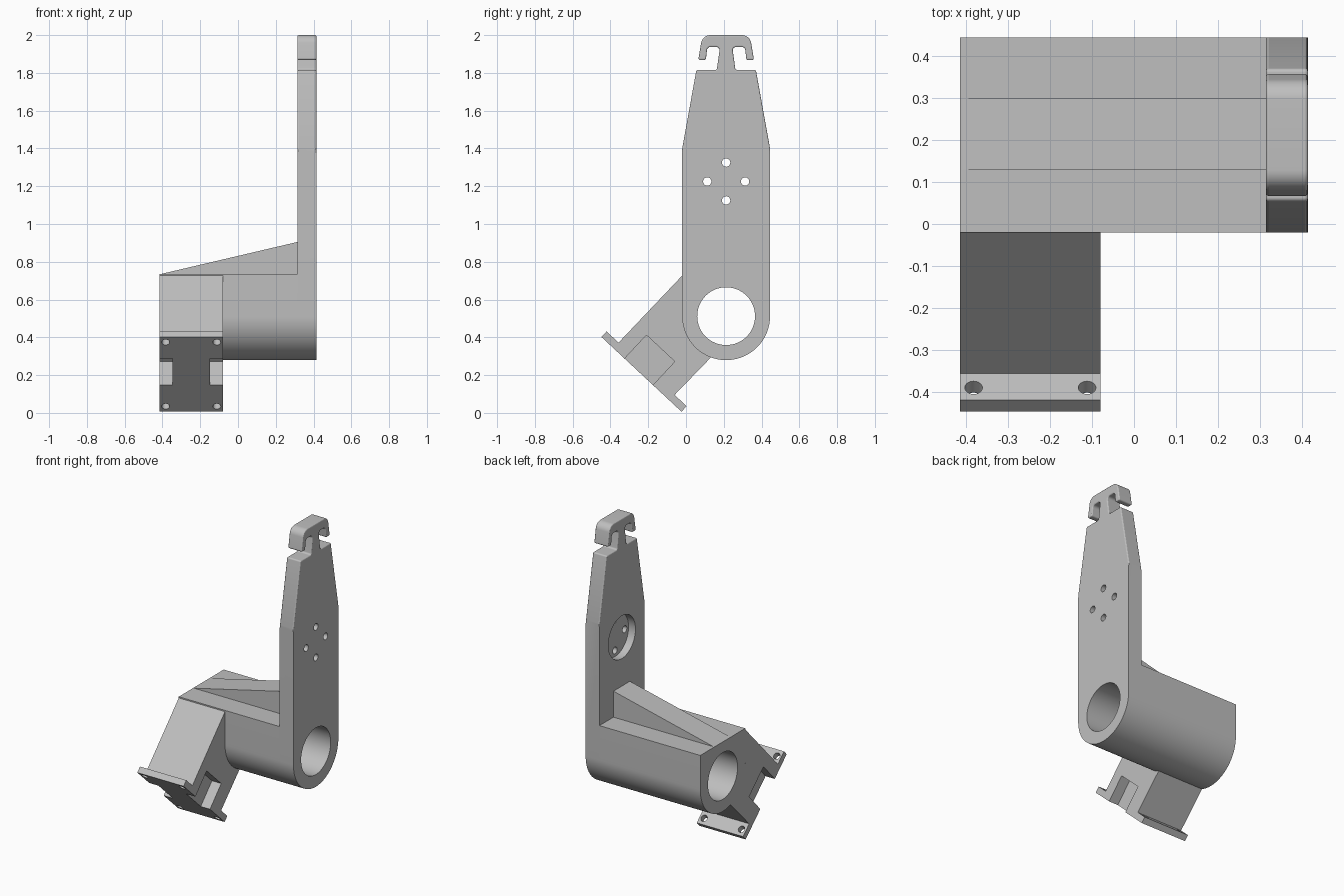
import bpy, bmesh, math
from mathutils import Vector

cube = bpy.data.objects.get("Cube")
if cube:
    bpy.data.objects.remove(cube, do_unlink=True)

gray = bpy.data.materials.new("light_gray_metal")
gray.use_nodes = True
COLOR = (0.52, 0.52, 0.52, 1)
gray.diffuse_color = COLOR
gray.node_tree.nodes["Principled BSDF"].inputs["Base Color"].default_value = COLOR

# Shared dimensions
CY, CZ = 0.2125, 0.512          # bore axis
R, BORE = 0.2325, 0.153
X_END, X_FACE, X_OUT = -0.415, 0.315, 0.415
HUB_TOP = 0.735


def arc(start, end, steps):
    """Points on the outer round of the hub, as (y, z)."""
    angles = [math.radians(start + (end - start) * i / steps) for i in range(steps + 1)]
    return [Vector((CY + R * math.cos(a), CZ + R * math.sin(a))) for a in angles]


def fillet(corners, steps=12):
    """Round each (y, z, radius) corner of an open path; the ends stay sharp."""
    path = []
    for i, (y, z, r) in enumerate(corners):
        p = Vector((y, z))
        if r == 0:
            path.append(p)
            continue
        a = (Vector(corners[i - 1][:2]) - p).normalized()
        b = (Vector(corners[(i + 1) % len(corners)][:2]) - p).normalized()
        half = a.angle(b) / 2
        center = p + (a + b).normalized() * (r / math.sin(half))
        cut = r / math.tan(half)
        v0, v1 = p + a * cut - center, p + b * cut - center
        sweep = math.pi - 2 * half
        for k in range(steps + 1):
            t = k / steps
            path.append(center + (v0 * math.sin((1 - t) * sweep)
                                  + v1 * math.sin(t * sweep)) / math.sin(sweep))
    return path


def prism(name, profile, lo, hi, axis="x", soften_above=None):
    """Extrude a closed profile along x (y, z points) or along y (x, z points)."""
    place = (lambda p, d: (d, p[0], p[1])) if axis == "x" else (lambda p, d: (p[0], d, p[1]))
    bm = bmesh.new()
    face = bm.faces.new([bm.verts.new(place(p, lo)) for p in profile])
    geo = bmesh.ops.extrude_face_region(bm, geom=[face])["geom"]
    shift = Vector(place((0, 0), hi - lo))
    for v in geo:
        if isinstance(v, bmesh.types.BMVert):
            v.co += shift
    bmesh.ops.recalc_face_normals(bm, faces=bm.faces)
    if soften_above is not None:
        rim = [e for e in bm.edges if abs(e.verts[0].co.x - e.verts[1].co.x) < 1e-6
               and min(v.co.z for v in e.verts) > soften_above]
        bmesh.ops.bevel(bm, geom=rim, offset=0.007, segments=3, profile=0.5,
                        affect="EDGES", clamp_overlap=False)
    mesh = bpy.data.meshes.new(name)
    bm.to_mesh(mesh)
    bm.free()
    mesh.materials.append(gray)
    obj = bpy.data.objects.new(name, mesh)
    bpy.context.collection.objects.link(obj)
    return obj


def rod(center, direction, radius, depth, sides=32):
    """Cylinder cutter centred on a point."""
    bpy.ops.mesh.primitive_cylinder_add(vertices=sides, radius=radius, depth=depth, location=center)
    obj = bpy.context.object
    obj.rotation_mode = "QUATERNION"
    obj.rotation_quaternion = Vector(direction).to_track_quat("Z", "Y")
    return obj


def cut(target, cutter):
    cutter.hide_render = True
    bpy.context.view_layer.update()
    mod = target.modifiers.new("cut", "BOOLEAN")
    mod.operation, mod.solver, mod.object = "DIFFERENCE", "EXACT", cutter
    bpy.ops.object.select_all(action="DESELECT")
    bpy.context.view_layer.objects.active = target
    target.select_set(True)
    bpy.ops.object.modifier_apply(modifier=mod.name)
    bpy.data.objects.remove(cutter, do_unlink=True)


# Upright plate with the double hook on top
right_side = [(CY + R, 1.4, 0), (0.37, 1.815, 0.01), (0.262, 1.815, 0.012),
              (0.245, 1.937, 0.018), (0.312, 1.937, 0.018), (0.32, 1.868, 0.01),
              (0.36, 1.868, 0.01), (0.338, 2.0, 0.05)]
left_side = [(2 * CY - y, z, r) for y, z, r in reversed(right_side)]
plate = prism("upright_plate", arc(180, 360, 48) + fillet(right_side + left_side),
              X_FACE, X_OUT, soften_above=1.39)
X_AXIS = (1, 0, 0)
MID = 1.225
cut(plate, rod((0.365, CY, CZ), X_AXIS, BORE, 0.4, 64))
cut(plate, rod((X_FACE, CY, MID), X_AXIS, 0.14, 0.1, 64))
for dy, dz in ((1, 0), (-1, 0), (0, 1), (0, -1)):
    cut(plate, rod((0.36, CY + dy * 0.1, MID + dz * 0.1), X_AXIS, 0.022, 0.3))

# Hub with a round underside and a through bore
hub = prism("bored_hub", arc(180, 360, 48) + [(CY + R, HUB_TOP), (CY - R, HUB_TOP)],
            X_END, X_FACE)
cut(hub, rod((0, CY, CZ), X_AXIS, BORE, 1.6, 64))

# Sloping rib between hub and plate
rib = prism("sloping_rib", [(X_END + 0.005, HUB_TOP), (X_FACE, HUB_TOP), (X_FACE, 0.905)],
            0.13, 0.30, axis="y")

# Tilted mounting foot: u runs down along the flange, n runs in toward the hub
corner = Vector((-0.448, 0.402))
u = Vector((0.731, -0.682))
n = Vector((0.682, 0.731))
WIDTH, LIP, THICK = 0.58, 0.087, 0.04
FX0, FX1 = X_END, -0.08


def at(along, inward):
    return corner + u * along + n * inward


foot_profile = ([Vector((CY - R, 0.727))] + arc(180, 249.8, 20)
                + [at(WIDTH - LIP, THICK), at(WIDTH, THICK), at(WIDTH, 0),
                   at(0, 0), at(0, THICK), at(LIP, THICK)])
foot = prism("mounting_foot", foot_profile, FX0, FX1)
notch = [at(0.168, -0.05), at(0.373, -0.05), at(0.373, 0.17), at(0.168, 0.17)]
for lo, hi in ((FX0 - 0.1, FX0 + 0.067), (FX1 - 0.067, FX1 + 0.1)):
    cut(foot, prism("notch_cutter", notch, lo, hi))

# Bolt holes in the flange lips
for x in (FX0 + 0.032, FX1 - 0.032):
    for along in (0.041, WIDTH - 0.041):
        p = at(along, THICK / 2)
        cut(foot, rod((x, p.x, p.y), (0, n.x, n.y), 0.021, 0.1))

# Smooth round surfaces, keep creases crisp
bpy.ops.object.select_all(action="DESELECT")
for obj in (plate, hub, rib, foot):
    obj.data.materials.clear()
    obj.data.materials.append(gray)
    for poly in obj.data.polygons:
        poly.material_index = 0
    obj.select_set(True)
bpy.context.view_layer.objects.active = plate
bpy.ops.object.shade_smooth_by_angle(angle=math.radians(12))
